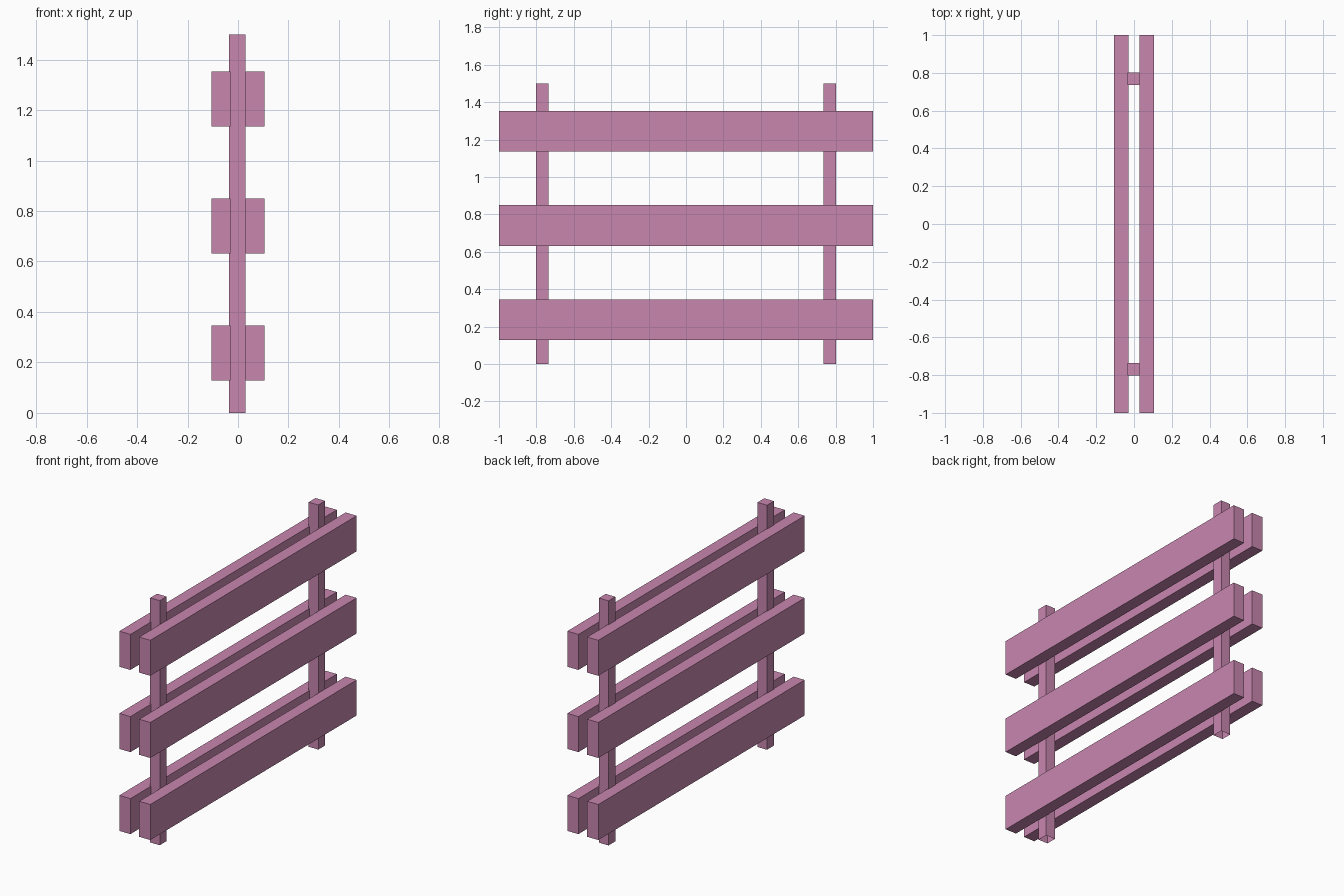
import bpy
import bmesh
from mathutils import Vector

# Remove the default cube
if "Cube" in bpy.data.objects:
    bpy.data.objects.remove(bpy.data.objects["Cube"], do_unlink=True)

# Single paint colour
pink = bpy.data.materials.new("dusty pink paint")
pink.use_nodes = True
colour = (0.58, 0.24, 0.43, 1)
pink.diffuse_color = colour
pink.node_tree.nodes["Principled BSDF"].inputs["Base Color"].default_value = colour


def box(name, low, high, open_bottom=False):
    """Flat-sided box between two opposite corners."""
    low, high = Vector(low), Vector(high)
    bm = bmesh.new()
    bmesh.ops.create_cube(bm, size=1)
    bmesh.ops.scale(bm, vec=high - low, verts=bm.verts)
    bmesh.ops.translate(bm, vec=(low + high) / 2, verts=bm.verts)
    if open_bottom:
        bm.normal_update()
        under = [f for f in bm.faces if f.normal.z < -0.5]
        bmesh.ops.delete(bm, geom=under, context="FACES_ONLY")
    mesh = bpy.data.meshes.new(name)
    bm.to_mesh(mesh)
    bm.free()
    mesh.materials.append(pink)
    obj = bpy.data.objects.new(name, mesh)
    bpy.context.collection.objects.link(obj)


# Upright posts, hollow underneath
for name, y in (("front_post", -0.768), ("back_post", 0.768)):
    box(name, (-0.035, y - 0.033, 0), (0.03, y + 0.033, 1.5), open_bottom=True)

# Three pairs of planks, one on each side of the posts
for level, z in (("lower", 0.237), ("middle", 0.74), ("upper", 1.244)):
    for side, x in (("right", -0.0675), ("left", 0.0675)):
        box(f"{level}_{side}_plank",
            (x - 0.0375, -1, z - 0.109), (x + 0.0375, 1, z + 0.109))
